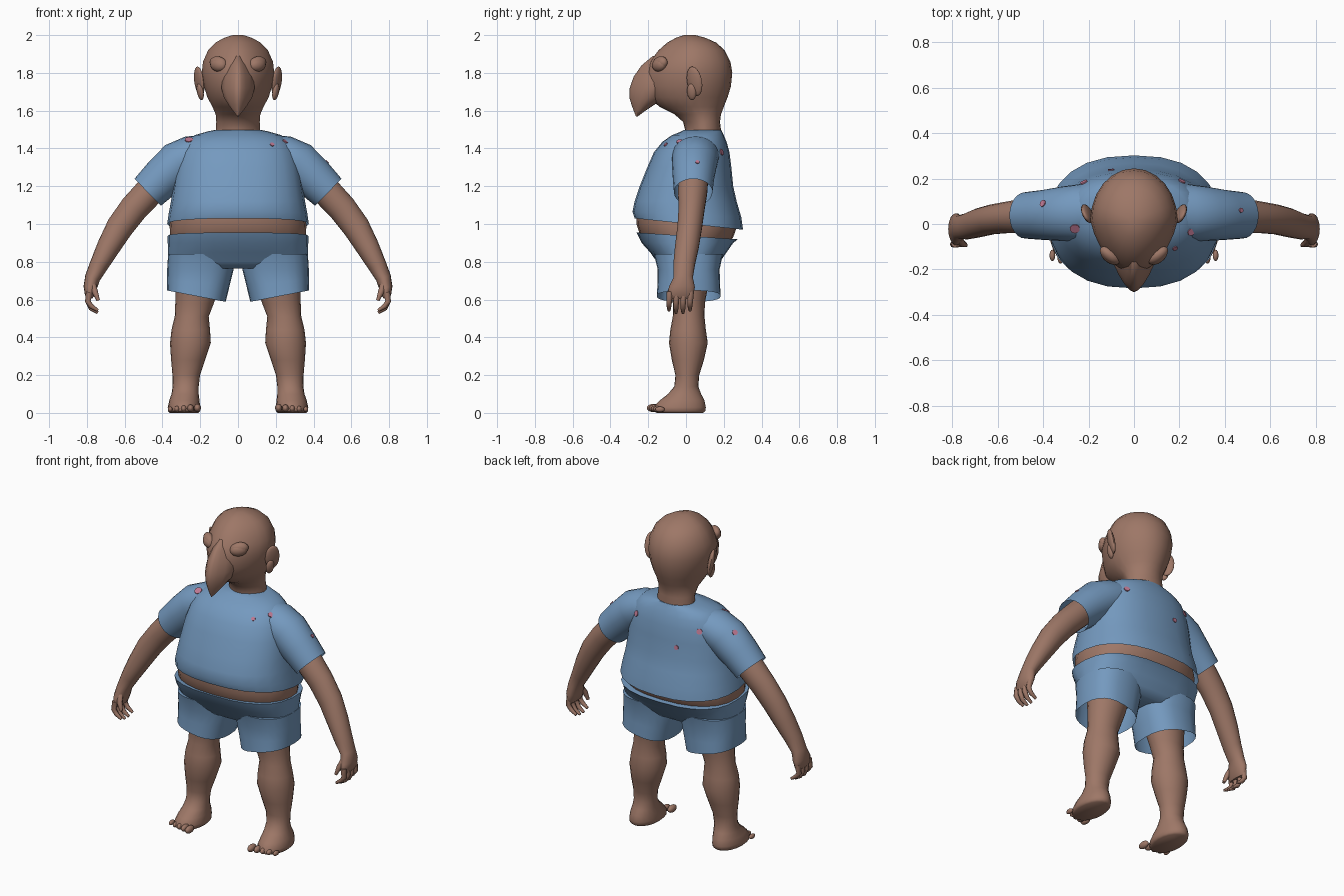
import bpy, bmesh, math
from mathutils import Vector, Matrix
from mathutils.bvhtree import BVHTree

if "Cube" in bpy.data.objects:
    bpy.data.objects.remove(bpy.data.objects["Cube"])


def material(name, rgb):
    m = bpy.data.materials.new(name)
    m.diffuse_color = (*rgb, 1)
    m.use_nodes = True
    m.node_tree.nodes["Principled BSDF"].inputs["Base Color"].default_value = m.diffuse_color
    return m


SKIN = material("brown skin", (0.34, 0.185, 0.135))
CLOTH = material("blue cloth", (0.175, 0.32, 0.52))
PINK = material("pink spot", (0.52, 0.19, 0.29))


def finish(name, bm, mat, mirror=False, angle=50):
    bmesh.ops.recalc_face_normals(bm, faces=bm.faces)
    me = bpy.data.meshes.new(name)
    bm.to_mesh(me)
    bm.free()
    ob = bpy.data.objects.new(name, me)
    bpy.context.collection.objects.link(ob)
    me.materials.append(mat)
    bpy.ops.object.select_all(action='DESELECT')
    ob.select_set(True)
    bpy.context.view_layer.objects.active = ob
    bpy.ops.object.shade_smooth_by_angle(angle=math.radians(angle))
    if mirror:
        ob.modifiers.new("Mirror", 'MIRROR')
    return ob


def level(z, yf, yb, rx, x=0, ty=0, tx=0):
    """Level ring: front and back y, half width, optional tilt."""
    return (Vector((x, (yf + yb) / 2, z)), Vector((rx, 0, tx)),
            Vector((0, (yb - yf) / 2, ty)))


def tube(path):
    """Rings square to a path; each point is x, y, z, radius, y radius."""
    pts = [Vector(p[:3]) for p in path]
    out = []
    for i, p in enumerate(path):
        t = pts[min(i + 1, len(pts) - 1)] - pts[max(i - 1, 0)]
        u = Vector((-t.z, 0, t.x)).normalized()
        out.append((pts[i], u * p[3], Vector((0, p[4], 0))))
    return out


def loft(name, rings, mat, n=24, power=2.0, pinch=0.0, caps=(True, True), mirror=False):
    bm = bmesh.new()
    rows = []
    for c, u, v in rings:
        row = []
        for i in range(n):
            a = 2 * math.pi * i / n
            ca, sa = math.cos(a), math.sin(a)
            k = math.copysign(abs(ca) ** (2 / power), ca)
            s = math.copysign(abs(sa) ** (2 / power), sa)
            if sa < 0:
                k *= 1 - pinch * abs(sa)
            row.append(bm.verts.new(c + u * k + v * s))
        rows.append(row)
    for a, b in zip(rows, rows[1:]):
        for i in range(n):
            j = (i + 1) % n
            bm.faces.new((a[i], a[j], b[j], b[i]))
    if caps[0]:
        bm.faces.new(rows[0])
    if caps[1]:
        bm.faces.new(rows[-1])
    return finish(name, bm, mat, mirror)


def blob(name, loc, size, rot=(0, 0, 0), mat=SKIN):
    bm = bmesh.new()
    r = Matrix.Rotation(rot[2], 4, 'Z') @ Matrix.Rotation(rot[1], 4, 'Y') @ Matrix.Rotation(rot[0], 4, 'X')
    bmesh.ops.create_uvsphere(bm, u_segments=16, v_segments=10, radius=1,
                              matrix=Matrix.Translation(loc) @ r @ Matrix.Diagonal((*size, 1)))
    return finish(name, bm, mat, True)


# Head with neck
loft("head", [level(*r) for r in (
    (1.44, 0.0, .18, .12), (1.50, -.005, .185, .117), (1.54, -.015, .18, .115),
    (1.58, -.06, .185, .118), (1.62, -.14, .20, .135), (1.67, -.195, .22, .162),
    (1.73, -.21, .238, .18), (1.80, -.215, .245, .192), (1.86, -.19, .235, .185),
    (1.92, -.145, .205, .158), (1.96, -.10, .16, .12), (1.985, -.055, .105, .075),
    (2.0, -.01, .05, .028))], SKIN, pinch=.22)

# Hooked beak
loft("beak", [level(*r) for r in (
    (1.89, -.175, -.05, .03), (1.84, -.235, -.05, .06), (1.78, -.277, -.05, .082),
    (1.72, -.298, -.06, .088), (1.67, -.30, -.10, .075), (1.63, -.288, -.17, .05),
    (1.60, -.277, -.215, .028), (1.57, -.265, -.255, .004))], SKIN, n=16, pinch=.45)

# Eyes and ears
blob("eye", (.104, -.142, 1.842), (.05, .03, .036), (0, -.12, .65))
blob("eyelid", (.104, -.137, 1.85), (.054, .03, .037), (0, -.2, .65))
blob("ear", (.205, .045, 1.755), (.018, .045, .08), (.1, .18, -.5))
blob("ear_lobe", (.20, .03, 1.70), (.016, .026, .045), (0, .2, -.4))

# Belly under the shirt
loft("belly", [level(*r) for r in (
    (.86, -.17, .20, .34), (.93, -.24, .25, .36), (1.0, -.262, .275, .362),
    (1.08, -.265, .26, .345), (1.16, -.23, .23, .32))], SKIN, power=2.3)

# Shirt body, open at the tilted hem
shirt = loft("shirt_body", [
    level(1.0, -.272, .302, .375, ty=-.03), level(1.05, -.283, .293, .368, ty=-.015),
    level(1.12, -.272, .268, .355), level(1.2, -.245, .25, .343),
    level(1.3, -.205, .24, .328), level(1.38, -.17, .23, .305),
    level(1.435, -.125, .215, .275), level(1.47, -.075, .20, .23),
    level(1.49, -.025, .19, .16), level(1.498, -.01, .187, .122)],
    CLOTH, power=2.35, caps=(False, True))

# Sleeves
sleeve = loft("sleeve", tube((
    (.14, .06, 1.385, .09, .11), (.24, .05, 1.36, .11, .125), (.315, .045, 1.32, .12, .12),
    (.40, .04, 1.245, .11, .11), (.478, .038, 1.168, .1, .102))),
    CLOTH, caps=(True, False), mirror=True)

# Arms down to the palm
loft("arm", tube((
    (.38, .04, 1.26, .08, .08), (.475, .035, 1.165, .078, .078), (.55, .03, 1.085, .076, .07),
    (.625, .02, .985, .072, .066), (.685, .005, .88, .062, .064), (.735, -.01, .785, .05, .058),
    (.77, -.015, .715, .041, .052), (.782, -.022, .665, .036, .07),
    (.785, -.028, .625, .026, .068), (.785, -.028, .605, .014, .06))), SKIN, n=18, mirror=True)

# Fingers and thumb
for i in range(4):
    y = -.086 + .037 * i
    d = .012 * (i in (0, 3))
    loft("finger_%d" % (i + 1), tube((
        (.788, y, .64, .017, .017), (.795, y - .003, .59, .015, .015),
        (.777, y - .004, .553 + d, .013, .013), (.742, y - .004, .53 + d, .008, .008))),
        SKIN, n=8, mirror=True)
loft("thumb", tube(((.772, -.06, .68, .02, .02), (.757, -.085, .64, .016, .016),
                    (.74, -.093, .595, .009, .009))), SKIN, n=8, mirror=True)

# Shorts: hips, then two open legs
loft("shorts_hips", [
    level(.765, -.125, .15, .355), level(.80, -.155, .18, .368), level(.85, -.19, .215, .37),
    level(.90, -.235, .25, .372), level(.937, -.262, .275, .372, ty=-.018)],
    CLOTH, power=2.6)
loft("shorts_leg", [
    level(.84, -.17, .195, .175, .195), level(.76, -.15, .178, .176, .199),
    level(.69, -.15, .18, .166, .21, tx=.015), level(.618, -.155, .183, .155, .22, tx=.03)],
    CLOTH, power=2.5, caps=(True, False), mirror=True)

# Legs running into the feet
loft("leg", [level(z, yf, yb, rx, x) for z, yf, yb, rx, x in (
    (.78, -.10, .13, .13, .205), (.66, -.085, .115, .115, .215), (.58, -.07, .10, .102, .23),
    (.51, -.07, .098, .09, .245), (.44, -.083, .105, .102, .25), (.37, -.09, .115, .108, .252),
    (.28, -.075, .095, .09, .264), (.20, -.056, .07, .073, .274), (.14, -.062, .065, .069, .277),
    (.10, -.095, .08, .072, .28), (.065, -.14, .098, .08, .284), (.03, -.172, .105, .086, .286),
    (.01, -.172, .102, .085, .286), (0, -.155, .09, .075, .286))], SKIN, n=20, mirror=True)

# Toes
for i in range(5):
    x = .215 + .036 * i
    r = .022 - .0018 * i
    blob("toe_%d" % (i + 1), (x, -.17 + .008 * i, r + .004), (r * .85, r * 1.7, r))

# Small pink spots laid on the cloth
dg = bpy.context.evaluated_depsgraph_get()
trees = [BVHTree.FromObject(o, dg) for o in (shirt, sleeve)]
DOWN, IN_FRONT, IN_BACK = Vector((0, 0, -1)), Vector((0, 1, 0)), Vector((0, -1, 0))
SPOTS = (((-.26, -.02, 3), DOWN, .022), ((.25, -.035, 3), DOWN, .016), ((.18, -3, 1.42), IN_FRONT, .012),
         ((-.4, .09, 3), DOWN, .016), ((.47, .06, 3), DOWN, .011),
         ((.21, 3, 1.38), IN_BACK, .017), ((-.22, 3, 1.38), IN_BACK, .017), ((-.1, 3, 1.27), IN_BACK, .014))
bm = bmesh.new()
for start, direction, r in SPOTS:
    hits = [h for h in (t.ray_cast(Vector(start), direction) for t in trees) if h[0]]
    if not hits:
        continue
    p, nor, _, _ = min(hits, key=lambda h: h[3])
    if nor.dot(direction) > 0:
        nor = -nor
    m = Matrix.Translation(p + nor * .002) @ nor.to_track_quat('Z', 'Y').to_matrix().to_4x4()
    bmesh.ops.create_cone(bm, cap_ends=True, segments=10, radius1=r, radius2=r, depth=.006, matrix=m)
finish("shirt_spots", bm, PINK)
